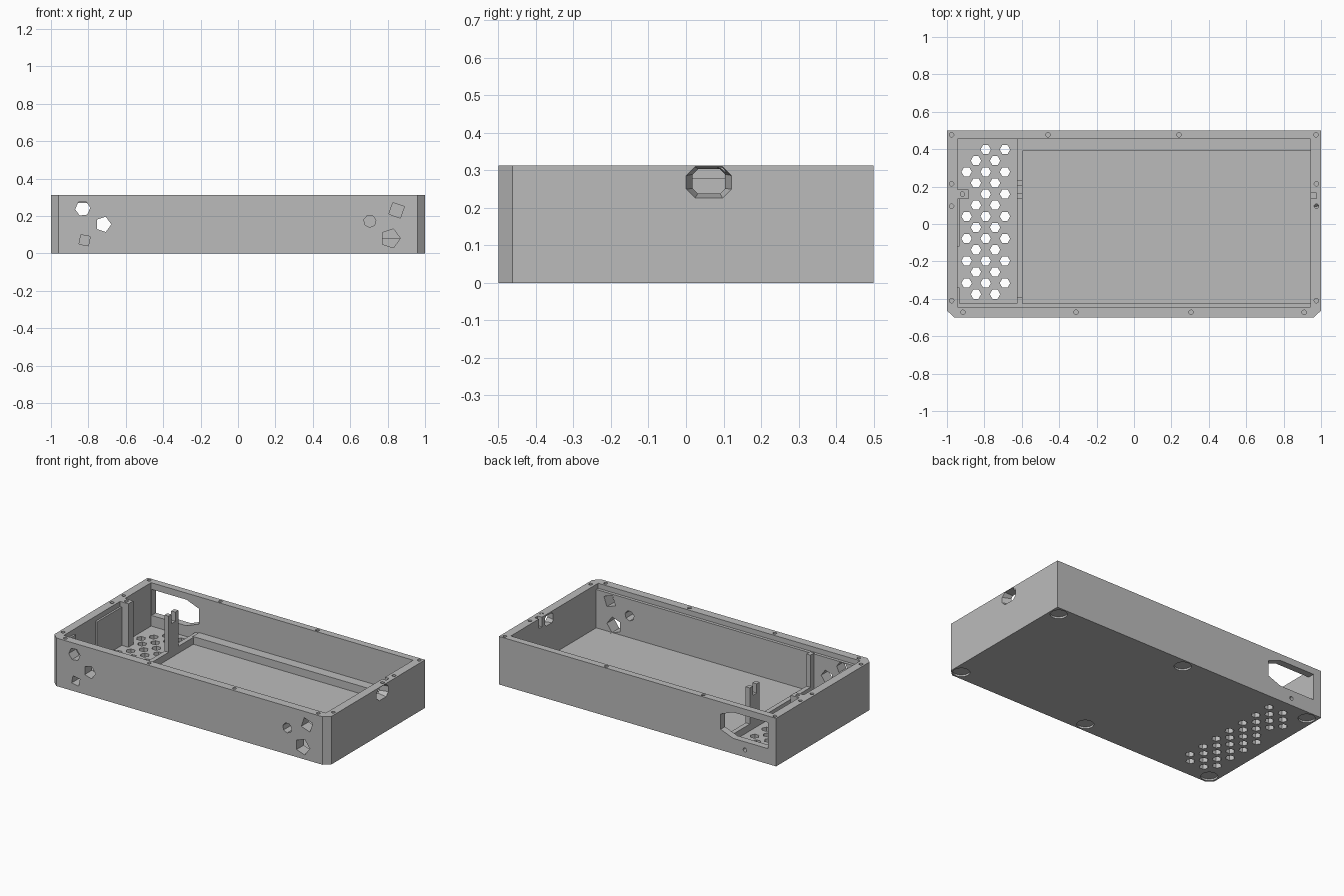
import bpy, bmesh, math
from mathutils import Vector

cube = bpy.data.objects.get("Cube")
if cube:
    bpy.data.objects.remove(cube, do_unlink=True)

grey = bpy.data.materials.new("plain_grey")
grey.use_nodes = True
grey.diffuse_color = (0.5, 0.5, 0.5, 1)
grey.node_tree.nodes["Principled BSDF"].inputs["Base Color"].default_value = (0.5, 0.5, 0.5, 1)

TOP, FLOOR, SHELF = 0.313, 0.03, 0.28


def prism(bm, pts, axis, a, b, far=None):
    """Extrude an outline along an axis from a to b, optionally to another outline."""
    def place(p, w):
        return Vector({"x": (w, p[0], p[1]), "y": (p[0], w, p[1]), "z": (p[0], p[1], w)}[axis])
    lo = [bm.verts.new(place(p, a)) for p in pts]
    hi = [bm.verts.new(place(p, b)) for p in (far or pts)]
    n = len(pts)
    faces = [bm.faces.new(lo), bm.faces.new(hi)]
    faces += [bm.faces.new((lo[i], lo[(i + 1) % n], hi[(i + 1) % n], hi[i])) for i in range(n)]
    bmesh.ops.recalc_face_normals(bm, faces=faces)


def ngon(u, v, r, n, turn=0):
    return [(u + r * math.cos(turn + math.tau * i / n),
             v + r * math.sin(turn + math.tau * i / n)) for i in range(n)]


def rect(u0, u1, v0, v1):
    return [(u0, v0), (u1, v0), (u1, v1), (u0, v1)]


def octagon(u, v, hu, hv, c):
    return [(u - hu + c, v - hv), (u + hu - c, v - hv), (u + hu, v - hv + c), (u + hu, v + hv - c),
            (u + hu - c, v + hv), (u - hu + c, v + hv), (u - hu, v + hv - c), (u - hu, v - hv + c)]


def make(name, bm):
    mesh = bpy.data.meshes.new(name)
    bm.to_mesh(mesh)
    bm.free()
    mesh.materials.append(grey)
    ob = bpy.data.objects.new(name, mesh)
    bpy.context.collection.objects.link(ob)
    return ob


def box(name, x0, x1, y0, y1, z0, z1):
    bm = bmesh.new()
    prism(bm, rect(x0, x1, y0, y1), "z", z0, z1)
    return make(name, bm)


def cut(ob, bm):
    """Subtract the solids in bm from an object."""
    cutter = make("cutter", bm)
    cutter.hide_render = True
    mod = ob.modifiers.new("cut", "BOOLEAN")
    mod.operation, mod.solver, mod.object = "DIFFERENCE", "EXACT", cutter
    bpy.context.view_layer.objects.active = ob
    bpy.ops.object.modifier_apply(modifier=mod.name)
    bpy.data.objects.remove(cutter, do_unlink=True)


# Outer block with cut front corners
bm = bmesh.new()
prism(bm, [(-0.96, -0.5), (0.96, -0.5), (1, -0.463), (1, 0.5), (-1, 0.5), (-1, -0.463)], "z", 0, TOP)
case = make("case", bm)

# Cavity, wider above the front shelf
for y0, z0 in ((-0.425, FLOOR), (-0.445, SHELF)):
    bm = bmesh.new()
    prism(bm, rect(-0.945, 0.945, y0, 0.455), "z", z0, 0.4)
    cut(case, bm)

holes = bmesh.new()
# Vent grid in the floor
for row in range(14):
    y = 0.398 - row * 0.0595
    columns = (-0.845, -0.743) if row % 2 else (-0.895, -0.793, -0.69)
    for x in columns:
        if x == -0.895 and row in (0, 4):
            continue
        prism(holes, ngon(x, y, 0.028, 6), "z", -0.02, 0.06)

# Recesses for the feet
for x in (-0.94, 0, 0.94):
    for y in (-0.44, 0.44):
        prism(holes, ngon(x, y, 0.05, 24), "z", -0.02, 0.012)

# Polygonal holes in the front
for x, z, r, n, turn in ((-0.83, 0.24, 0.041, 6, 0.1), (-0.72, 0.155, 0.043, 5, 0.0),
                         (-0.82, 0.07, 0.036, 4, 0.6), (0.705, 0.172, 0.033, 7, 0.2),
                         (0.848, 0.23, 0.046, 4, 0.45), (0.815, 0.08, 0.053, 5, 0.0)):
    prism(holes, ngon(x, z, r, n, turn), "y", -0.55, -0.4)

# Connector opening and cable hole in the back
prism(holes, [(-0.942, 0.27), (-0.942, 0.1), (-0.69, 0.1), (-0.6, 0.135),
              (-0.6, 0.235), (-0.69, 0.27)], "y", 0.43, 0.55)
prism(holes, ngon(-0.775, 0.047, 0.013, 12), "y", 0.43, 0.55)

# Flared port in the right wall
prism(holes, octagon(0.061, 0.271, 0.04, 0.031, 0.012), "x", 0.935,
      1.002, octagon(0.061, 0.268, 0.061, 0.042, 0.024))
cut(case, holes)

# Screw holes around the rim, and a small notch
bm = bmesh.new()
screws = [(x, 0.477) for x in (-0.975, -0.46, 0.24, 0.973)]
screws += [(x, -0.472) for x in (-0.915, -0.31, 0.305, 0.91)]
screws += [(x, y) for x in (-0.975, 0.975) for y in (0.215, 0.095, -0.41)]
for x, y in screws:
    prism(bm, ngon(x, y, 0.012, 12), "z", 0.25, 0.4)
prism(bm, rect(0.93, 0.975, 0.135, 0.165), "z", 0.25, 0.4)
cut(case, bm)

# Ledges framing the main bay
box("back_ledge", -0.6, 0.95, 0.39, 0.46, 0.02, 0.08)
box("divider_rib", -0.625, -0.595, -0.43, 0.46, 0.02, 0.075)

# Side wall pads beside the vents
box("side_plate", -0.95, -0.932, -0.12, 0.14, 0.02, SHELF)
box("side_pad", -0.95, -0.932, -0.43, -0.34, 0.02, SHELF)

# Screw pillar
pillar = box("screw_pillar", -0.95, -0.885, 0.135, 0.185, 0.02, TOP)
bm = bmesh.new()
prism(bm, ngon(-0.917, 0.16, 0.012, 12), "z", 0.25, 0.4)
cut(pillar, bm)

# Forked post and plain post on the divider
bm = bmesh.new()
prism(bm, [(0.135, 0.02), (0.235, 0.02), (0.235, 0.31), (0.205, 0.31), (0.205, 0.25),
           (0.165, 0.25), (0.165, 0.31), (0.135, 0.31)], "x", -0.625, -0.595)
make("forked_post", bm)
box("front_post", -0.625, -0.595, -0.43, -0.39, 0.02, 0.285)
